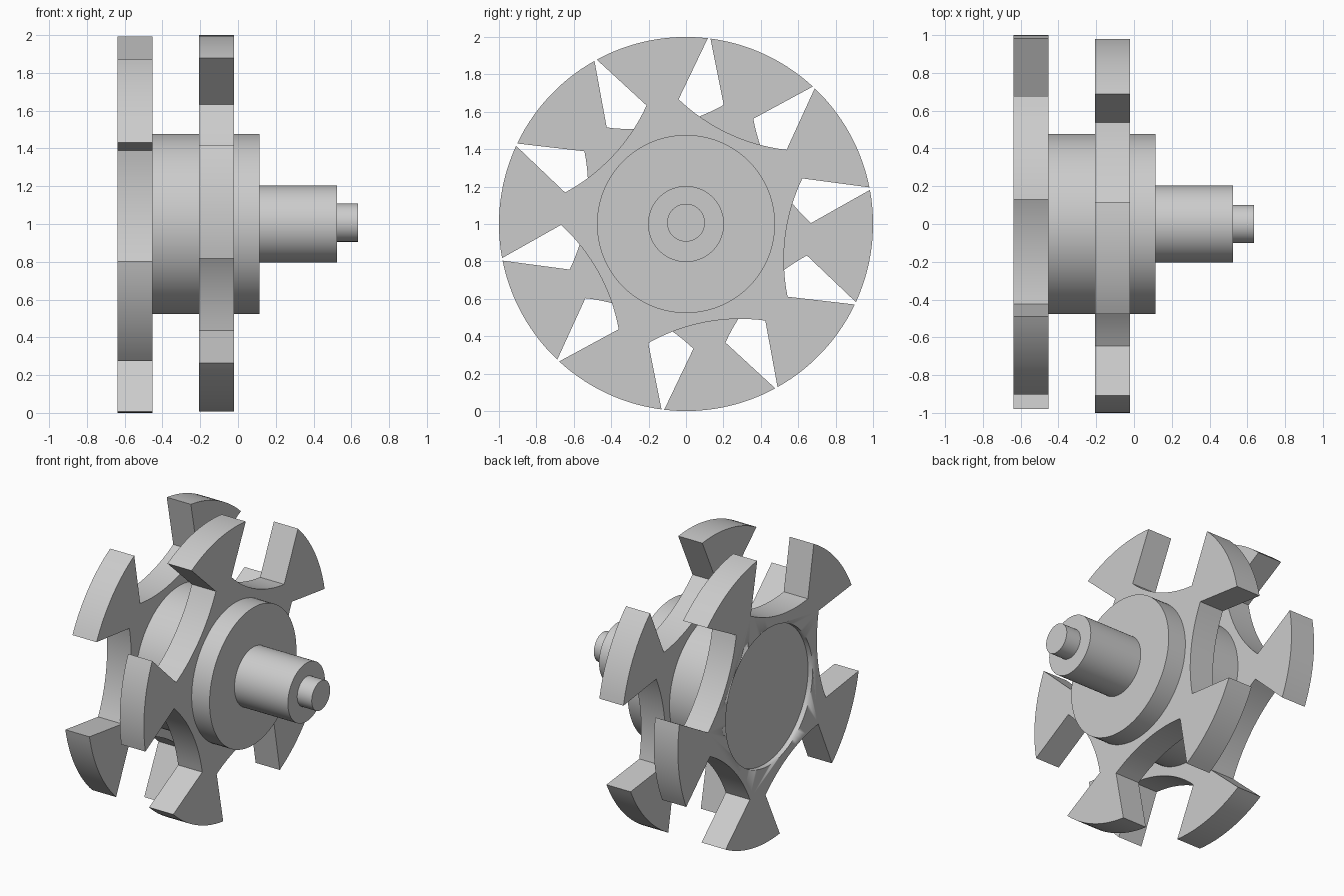
import bpy
import bmesh
from math import cos, sin, sqrt, radians, pi
from mathutils import Matrix, Vector

if "Cube" in bpy.data.objects:
    bpy.data.objects.remove(bpy.data.objects["Cube"], do_unlink=True)

AXIS_Z = 1.0
STEEL = (0.6, 0.6, 0.6, 1.0)
steel = bpy.data.materials.new("light grey steel")
steel.use_nodes = True
steel.diffuse_color = STEEL
steel.node_tree.nodes["Principled BSDF"].inputs["Base Color"].default_value = STEEL


def finish(name, bm):
    """Turn a bmesh into a shaded object with the steel material."""
    bmesh.ops.recalc_face_normals(bm, faces=bm.faces[:])
    mesh = bpy.data.meshes.new(name)
    bm.to_mesh(mesh)
    bm.free()
    mesh.materials.append(steel)
    obj = bpy.data.objects.new(name, mesh)
    bpy.context.collection.objects.link(obj)
    bpy.ops.object.select_all(action="DESELECT")
    obj.select_set(True)
    bpy.context.view_layer.objects.active = obj
    bpy.ops.object.shade_smooth_by_angle(angle=radians(30))
    return obj


def cylinder(name, x0, x1, radius, z=AXIS_Z, segments=96):
    """Solid cylinder lying along x."""
    bm = bmesh.new()
    place = Matrix.Translation(((x0 + x1) / 2, 0, z)) @ Matrix.Rotation(pi / 2, 4, "Y")
    bmesh.ops.create_cone(bm, cap_ends=True, segments=segments, radius1=radius,
                          radius2=radius, depth=x1 - x0, matrix=place)
    return finish(name, bm)


# Claw outline: flared teeth joined by shallow concave valleys
TEETH = 5
PITCH = 2 * pi / TEETH
TIP_HALF = radians(17.6)
NECK_HALF = radians(7.5)
NECK_R = 0.668
VALLEY_R = 0.535


def claw_outline(first_angle):
    points = []
    half = PITCH / 2 - NECK_HALF
    chord_half, chord_r = NECK_R * sin(half), NECK_R * cos(half)
    sag = chord_r - VALLEY_R
    arc_r = (chord_half ** 2 + sag ** 2) / (2 * sag)
    for i in range(TEETH):
        a = first_angle + i * PITCH
        # Outer rim of the tooth
        for k in range(15):
            t = a + TIP_HALF * (k / 7 - 1)
            points.append((cos(t), sin(t)))
        # Valley towards the next tooth
        mid = a + PITCH / 2
        for k in range(17):
            s = chord_half * (k / 8 - 1)
            r = VALLEY_R + arc_r - sqrt(arc_r ** 2 - s ** 2)
            points.append((r * cos(mid) - s * sin(mid), r * sin(mid) + s * cos(mid)))
    return points


def claw_plate(name, x0, x1, first_angle):
    bm = bmesh.new()
    face = bm.faces.new([bm.verts.new((x0, y, AXIS_Z + z))
                         for y, z in claw_outline(first_angle)])
    new = bmesh.ops.extrude_face_region(bm, geom=[face])["geom"]
    verts = [v for v in new if isinstance(v, bmesh.types.BMVert)]
    bmesh.ops.translate(bm, verts=verts, vec=Vector((x1 - x0, 0, 0)))
    return finish(name, bm)


# Two claw plates, offset by half a pitch so their teeth interleave
FRONT_ANGLE = radians(100.9)
claw_plate("outer_claw_plate", -0.207, -0.022, FRONT_ANGLE)
inner = claw_plate("inner_claw_plate", -0.638, -0.453, FRONT_ANGLE - PITCH / 2)

# Shallow round recess in the end face of the inner plate
cutter = cylinder("recess_cutter", -0.7, -0.603, 0.476)
cutter.hide_render = True
cut = inner.modifiers.new("recess", "BOOLEAN")
cut.operation = "DIFFERENCE"
cut.solver = "EXACT"
cut.object = cutter
bpy.context.view_layer.objects.active = inner
bpy.ops.object.modifier_apply(modifier=cut.name)
bpy.data.objects.remove(cutter, do_unlink=True)

# Core drum, shaft and shaft tip
cylinder("core_drum", -0.5, 0.115, 0.476)
cylinder("shaft", 0.1, 0.525, 0.203)
cylinder("shaft_tip", 0.51, 0.636, 0.101, z=AXIS_Z + 0.007)
